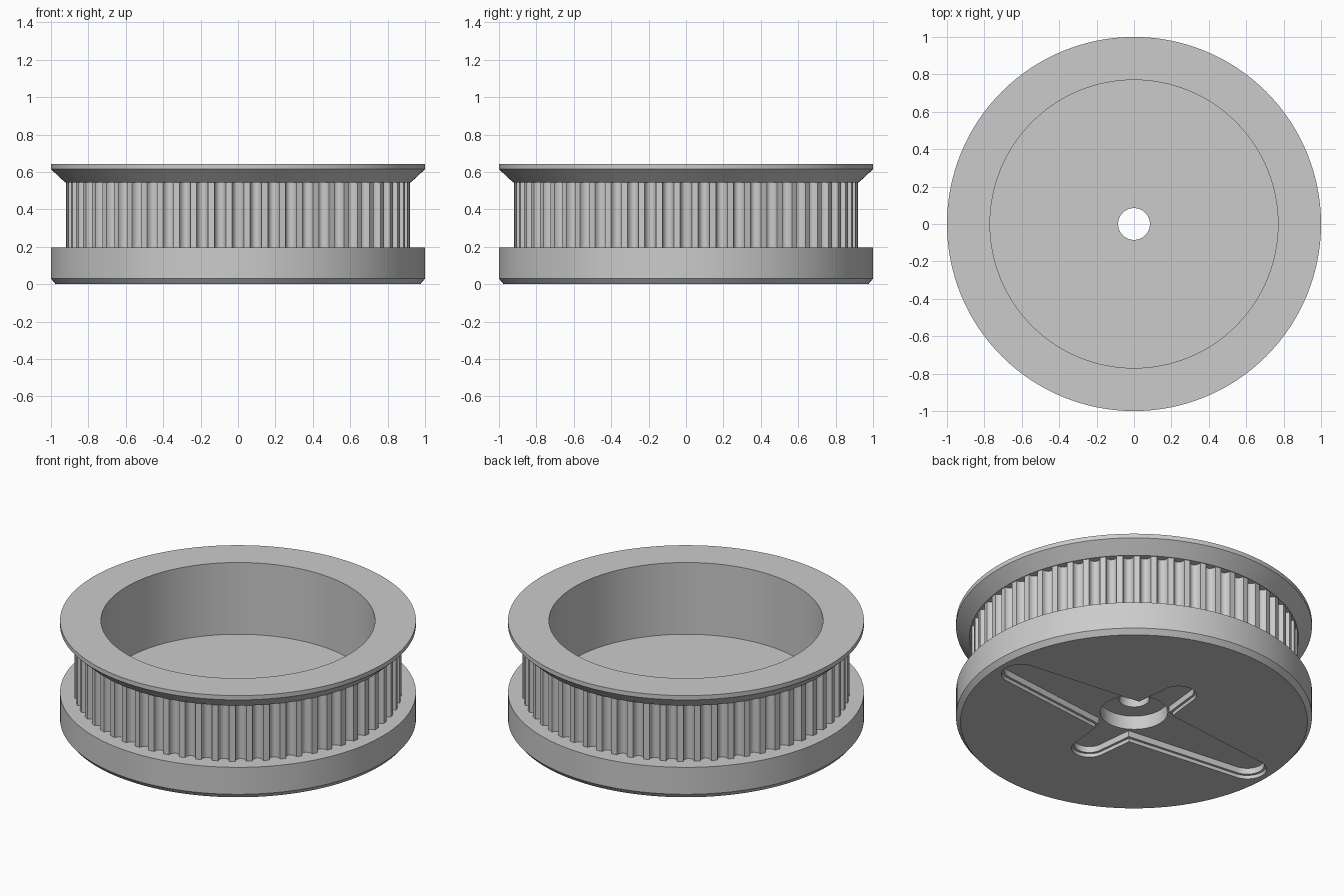
import bpy, bmesh, math
from math import cos, sin, pi

if "Cube" in bpy.data.objects:
    bpy.data.objects.remove(bpy.data.objects["Cube"])

SEG = 128
TEETH = 60

grey = bpy.data.materials.new("light_grey")
grey.diffuse_color = (0.6, 0.6, 0.6, 1)
grey.use_nodes = True
grey.node_tree.nodes["Principled BSDF"].inputs["Base Color"].default_value = grey.diffuse_color


def make(name, verts, faces):
    me = bpy.data.meshes.new(name)
    me.from_pydata(verts, [], faces)
    me.materials.append(grey)
    ob = bpy.data.objects.new(name, me)
    bpy.context.collection.objects.link(ob)
    return ob


def activate(ob):
    bpy.ops.object.select_all(action='DESELECT')
    ob.select_set(True)
    bpy.context.view_layer.objects.active = ob


def smooth(ob, deg=30):
    activate(ob)
    bpy.ops.object.shade_smooth_by_angle(angle=math.radians(deg))


def lathe(name, profile, closed):
    """Revolve (radius, z) points round z; the outside runs upward."""
    n = len(profile)
    verts = [(r * cos(2 * pi * s / SEG), r * sin(2 * pi * s / SEG), z)
             for s in range(SEG) for r, z in profile]
    faces = []
    for s in range(SEG):
        a, b = s * n, (s + 1) % SEG * n
        for i in range(n if closed else n - 1):
            j = (i + 1) % n
            faces.append((a + i, b + i, b + j, a + j))
    return make(name, verts, faces)


def prism(name, outline, z0, z1, caps=True):
    """Extrude a counter-clockwise outline from z0 to z1."""
    n = len(outline)
    verts = [(x, y, z) for z in (z0, z1) for x, y in outline]
    faces = [(i, (i + 1) % n, n + (i + 1) % n, n + i) for i in range(n)]
    if caps:
        faces += [tuple(reversed(range(n))), tuple(range(n, 2 * n))]
    return make(name, verts, faces)


def cross_outline(inset):
    """Four round-ended tapered arms, long along x and short along y."""
    pts = []
    arms = [(0.83, 0.11), (0.39, 0.10)] * 2
    cx, cy = 0.123 - inset, 0.19 - inset
    corners = [(cx, cy), (-cx, cy), (-cx, -cy), (cx, -cy)]
    for k, (length, r) in enumerate(arms):
        a = k * pi / 2
        for s in range(17):
            t = a - pi / 2 + pi * s / 16
            pts.append((length * cos(a) + (r - inset) * cos(t),
                        length * sin(a) + (r - inset) * sin(t)))
        pts.append(corners[k])
    return pts


def circle(r, n=64):
    return [(r * cos(2 * pi * i / n), r * sin(2 * pi * i / n)) for i in range(n)]


def cut(ob, cutter):
    cutter.hide_render = True
    mod = ob.modifiers.new("cut", 'BOOLEAN')
    mod.operation = 'DIFFERENCE'
    mod.solver = 'EXACT'
    mod.object = cutter
    activate(ob)
    bpy.ops.object.modifier_apply(modifier=mod.name)
    bpy.data.objects.remove(cutter, do_unlink=True)


# Lower flange with floor and centre bore
base = lathe("lower_flange", [(0.085, 0), (0.975, 0), (1, 0.03),
                              (1, 0.197), (0.085, 0.197)], True)
# Cross-shaped recess with a narrow ledge, then the deeper hub pocket
cut(base, prism("recess_cutter", cross_outline(0), -0.05, 0.022))
cut(base, prism("inner_recess_cutter", cross_outline(0.014), -0.06, 0.06))
cut(base, prism("hub_cutter", circle(0.19), 0.04, 0.145))
smooth(base)

# Upper flange with cone underside and inner wall
rim = lathe("upper_flange", [(0.87, 0.545), (0.925, 0.545), (1, 0.615),
                             (1, 0.642), (0.77, 0.642), (0.77, 0.197)], False)
smooth(rim)

# Toothed belt band with rounded grooves
band = []
for k in range(TEETH):
    for s in range(9):
        t = pi * s / 8
        a = 2 * pi * k / TEETH - 0.031 * cos(t) / 0.92
        r = 0.92 - 0.037 * sin(t)
        band.append((r * cos(a), r * sin(a)))
smooth(prism("toothed_band", band, 0.197, 0.545, caps=False), 35)
